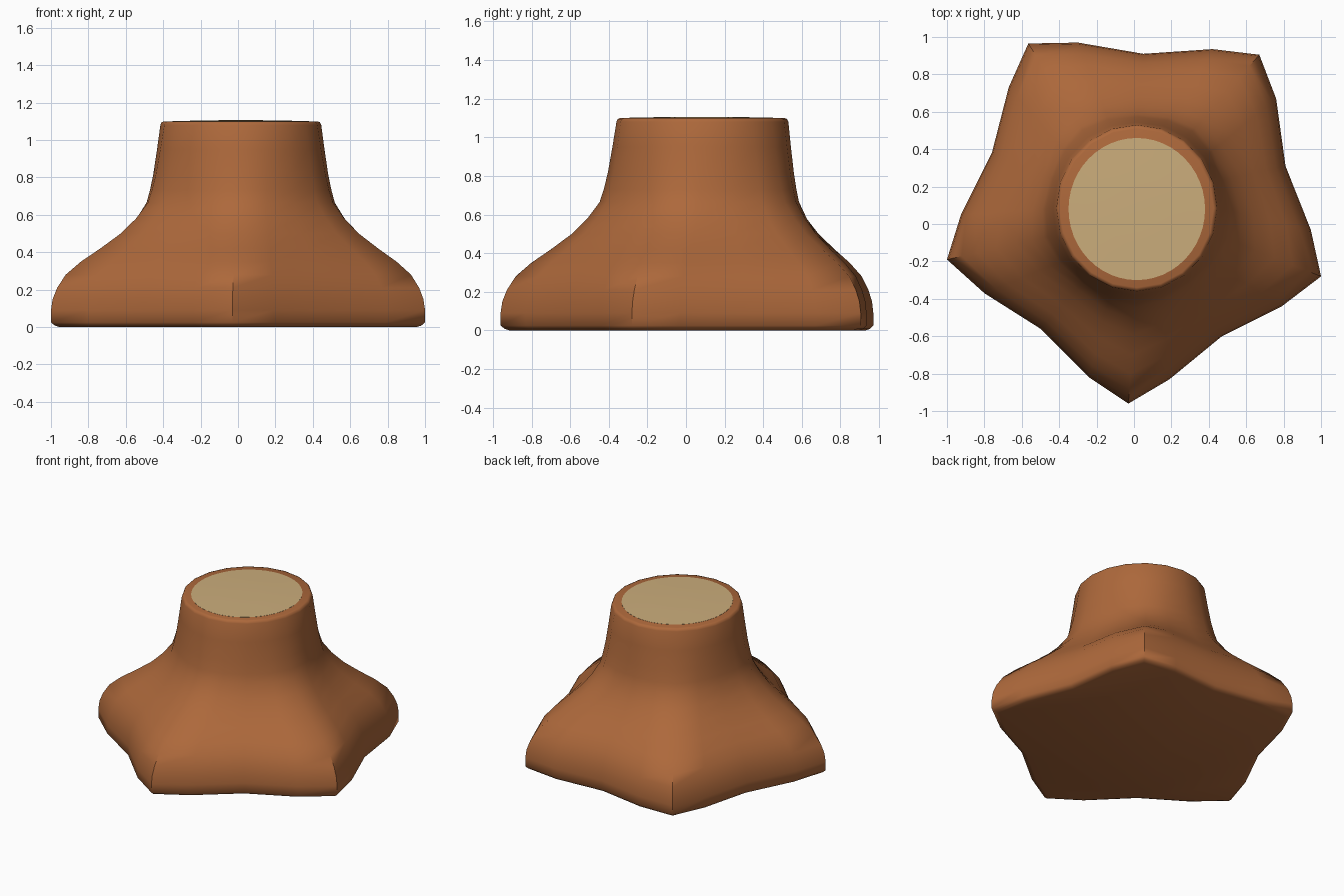
import bpy, bmesh, math

if "Cube" in bpy.data.objects:
    bpy.data.objects.remove(bpy.data.objects["Cube"])


def material(name, rgb):
    m = bpy.data.materials.new(name)
    m.diffuse_color = (*rgb, 1)
    m.use_nodes = True
    m.node_tree.nodes["Principled BSDF"].inputs["Base Color"].default_value = m.diffuse_color
    return m


def finish(bm, name, mat, angle):
    bmesh.ops.recalc_face_normals(bm, faces=bm.faces)
    mesh = bpy.data.meshes.new(name)
    bm.to_mesh(mesh)
    bm.free()
    mesh.materials.append(mat)
    ob = bpy.data.objects.new(name, mesh)
    bpy.context.collection.objects.link(ob)
    bpy.context.view_layer.objects.active = ob
    ob.select_set(True)
    bpy.ops.object.shade_smooth_by_angle(angle=math.radians(angle))
    ob.select_set(False)
    return ob


def loft(bm, rings):
    loops = [[bm.verts.new(p) for p in r] for r in rings]
    for a, b in zip(loops, loops[1:]):
        for i in range(len(a)):
            j = (i + 1) % len(a)
            bm.faces.new((a[i], a[j], b[j], b[i]))
    return loops


bark = material("bark brown", (0.42, 0.14, 0.044))
wood = material("cut wood tan", (0.60, 0.42, 0.20))

# root outline on the ground, starting at the front root, anticlockwise
ROOTS = [(-.03, -.96), (.19, -.83), (.47, -.60), (.79, -.44), (1.0, -.28),
         (.945, -.03), (.81, .31), (.76, .67), (.67, .905), (.42, .935),
         (.05, .91), (-.30, .97), (-.565, .965), (-.67, .73), (-.76, .38),
         (-.925, .05), (-1.0, -.19), (-.80, -.37), (-.50, -.56), (-.24, -.82)]
N = len(ROOTS)
CX, CY, RX, RY = .015, .085, .43, .445

# height, blend from round trunk (0) to root outline (1), overall scale
PROFILE = [(0, 1, .955), (.008, 1, .98), (.025, 1, 1), (.09, 1, 1), (.15, .985, 1),
           (.21, .945, 1), (.28, .87, 1), (.35, .735, 1), (.42, .565, 1),
           (.50, .385, 1), (.58, .25, 1), (.665, .145, 1), (.73, .11, 1),
           (.815, .075, 1), (.95, .035, 1), (1.08, 0, 1), (1.095, 0, .985),
           (1.1, 0, .955)]


def ring(z, t, s):
    pts = []
    for i, (x, y) in enumerate(ROOTS):
        a = -math.pi / 2 + 2 * math.pi * i / N
        px = CX + (RX * math.cos(a)) * (1 - t) + (x - CX) * t
        py = CY + (RY * math.sin(a)) * (1 - t) + (y - CY) * t
        pts.append((CX + (px - CX) * s, CY + (py - CY) * s, z))
    return pts


# stump body with flared roots
bm = bmesh.new()
loops = loft(bm, [ring(*p) for p in PROFILE])
bm.faces.new(loops[0])
bm.faces.new(loops[-1])
finish(bm, "stump_body", bark, 50)

# slightly domed cut face on top
bm = bmesh.new()
rings = []
for r, z in [(1, 1.099), (1, 1.101), (.75, 1.103), (.5, 1.105), (.25, 1.106)]:
    rings.append([(CX + .365 * r * math.cos(2 * math.pi * k / 48),
                   CY - .005 + .38 * r * math.sin(2 * math.pi * k / 48), z)
                  for k in range(48)])
loops = loft(bm, rings)
bm.faces.new(loops[-1])
finish(bm, "cut_face", wood, 40)
